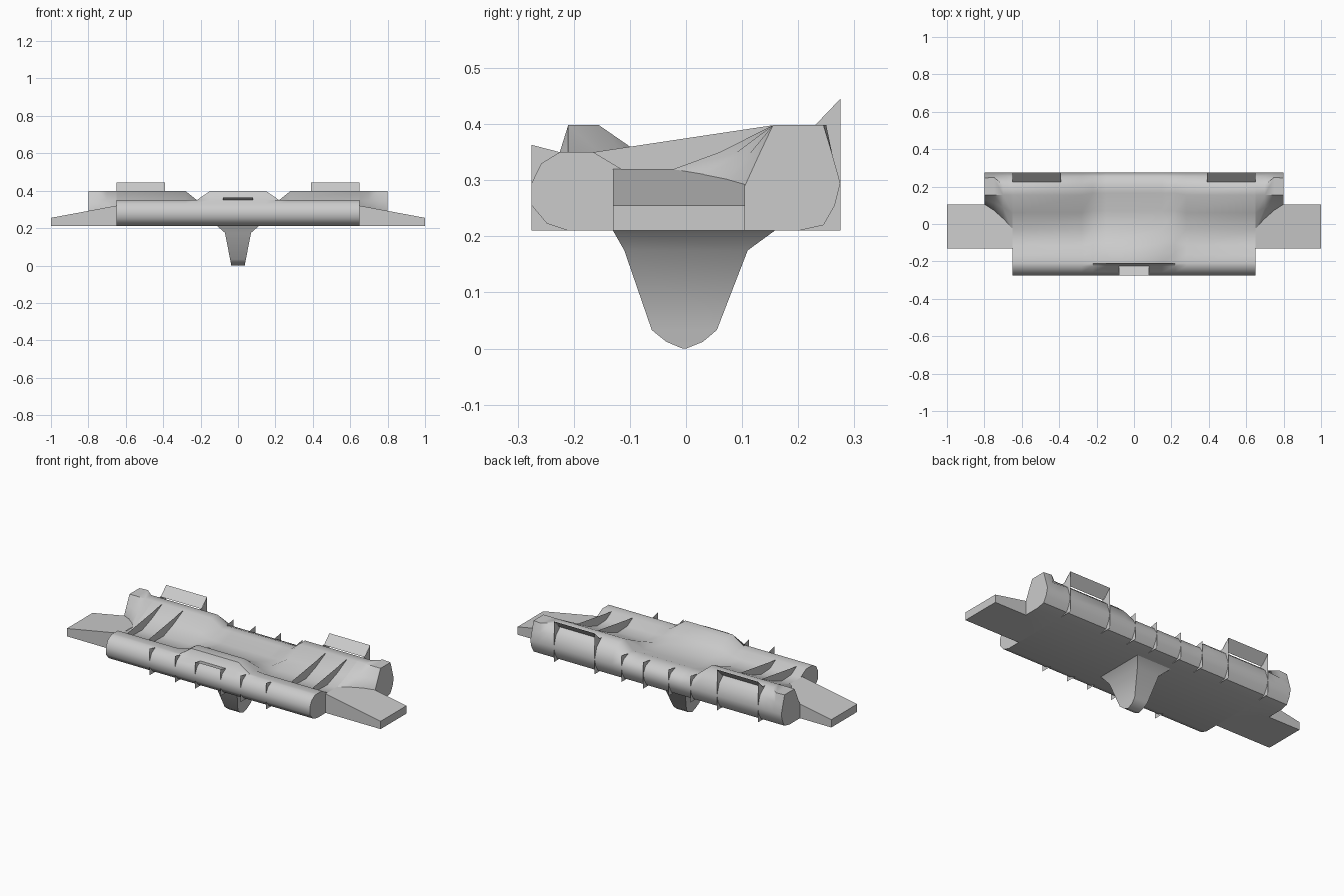
import bpy, bmesh

if "Cube" in bpy.data.objects:
    bpy.data.objects.remove(bpy.data.objects["Cube"])


def finish(name, bm, smooth=None):
    mesh = bpy.data.meshes.new(name)
    bm.to_mesh(mesh)
    bm.free()
    ob = bpy.data.objects.new(name, mesh)
    bpy.context.collection.objects.link(ob)
    if smooth:
        bpy.ops.object.select_all(action='DESELECT')
        ob.select_set(True)
        bpy.context.view_layer.objects.active = ob
        bpy.ops.object.shade_smooth_by_angle(angle=smooth)
    return ob


def loft(name, rings, start_cap=True, end_cap=True, smooth=None):
    """Join equal-length closed rings of 3D points with quads."""
    bm = bmesh.new()
    rows = [[bm.verts.new(p) for p in r] for r in rings]
    n = len(rows[0])
    for a, b in zip(rows, rows[1:]):
        for i in range(n):
            j = (i + 1) % n
            bm.faces.new((a[i], a[j], b[j], b[i]))
    if start_cap:
        bm.faces.new(rows[0])
    if end_cap:
        bm.faces.new(rows[-1])
    bmesh.ops.recalc_face_normals(bm, faces=bm.faces)
    return finish(name, bm, smooth)


def plates(name, polys):
    """Thin sheet parts, one face per polygon."""
    bm = bmesh.new()
    for poly in polys:
        bm.faces.new([bm.verts.new(p) for p in poly])
    return finish(name, bm)


def at(x, prof):
    return [(x, y, z) for y, z in prof]


# Deck body: cross-sections lofted along x
nose = [(-.21, .21), (-.248, .223), (-.275, .255), (-.275, .295), (-.258, .33), (-.225, .35)]
tail = [(.275, .295), (.265, .255), (.245, .22), (.20, .21)]
side = nose + [(-.21, .35), (-.165, .35), (-.115, .32), (-.03, .317), (.06, .35),
               (.155, .398), (.21, .398), (.255, .36)] + tail
notch = nose + [(-.21, .35), (-.155, .35), (-.10, .335), (-.03, .322), (.07, .322),
                (.165, .35), (.21, .35), (.255, .332)] + tail
centre = nose + [(-.21, .398), (-.155, .398), (-.10, .36), (-.03, .333), (.07, .32),
                 (.165, .35), (.21, .35), (.255, .332)] + tail
half = [(.15, centre), (.22, notch), (.28, side), (.65, side)]
stations = [(-x, p) for x, p in reversed(half)] + half
loft("deck_body", [at(x, p) for x, p in stations], smooth=.75)

for s, label in ((-1, "left"), (1, "right")):
    # Rear roll end, sweeping down onto the wing
    rings = []
    for x, t, top in ((.65, 0, .21), (.7, .4, .21), (.75, .75, .25), (.8, 1, .245)):
        ring = [(-.03 + .135 * t, .21), (-.03 + .135 * t, .317 - .027 * t),
                (.06 + .07 * t, .35 - .005 * t), (.155, .398), (top, .398),
                (.255 + .006 * t, .36 - .015 * t)] + tail
        rings.append(at(s * x, ring))
    loft(label + "_rear_roll_end", rings, start_cap=False, smooth=.75)

    # Side wing
    loft(label + "_wing", [at(s * x, [(-.13, .21), (.105, .21), (.105, z), (-.13, z)])
                           for x, z in ((.65, .32), (1.0, .255))], start_cap=False)

    # Thin fins bridging the hollow of the deck
    fin = [(-.165, .35), (.155, .398), (.06, .35), (-.03, .317), (-.115, .32)]
    plates(label + "_deck_fins", [at(s * x, fin) for x in (.455, .59)])

    # Thin ribs around the front roll
    front_rib = [(-.225, .35), (-.275, .363), (-.275, .295), (-.258, .33)]
    front_low = [(-.275, .255), (-.275, .21), (-.21, .21), (-.248, .223)]
    plates(label + "_front_ribs", [at(s * x, p) for x in (.08, .21, .37)
                                   for p in (front_rib, front_low)])

    # Thin ribs around the rear roll, taller beside the rear scoop
    rear_low = [(.275, .295), (.275, .21), (.20, .21), (.245, .22), (.265, .255)]
    rear_rib = [(.21, .35), (.275, .363), (.275, .295), (.255, .332)]
    tall_rib = [(.21, .398), (.23, .398), (.275, .445), (.275, .295), (.255, .36)]
    polys = [at(s * x, rear_low) for x in (.08, .22, .39, .65)]
    polys += [at(s * x, rear_rib) for x in (.08, .22)]
    polys += [at(s * x, tall_rib) for x in (.39, .65)]
    plates(label + "_rear_ribs", polys)

    # Rear scoop lid, open at the back
    plates(label + "_rear_scoop", [[(s * .39, .225, .395), (s * .65, .225, .395),
                                    (s * .65, .275, .445), (s * .39, .275, .445)]])

# Front scoop lid, open at the front
plates("front_scoop", [[(-.08, -.225, .35), (-.08, -.275, .363),
                        (.08, -.275, .363), (.08, -.225, .35)]])

# Keel tapering down below the deck: z, front y, back y, half width
levels = [(.21, -.13, .158, .11), (.175, -.11, .11, .07), (.033, -.061, .055, .042),
          (.012, -.035, .03, .038), (0, -.006, .0, .036)]
loft("keel", [[(-w, y0, z), (w, y0, z), (w, y1, z), (-w, y1, z)]
              for z, y0, y1, w in levels], smooth=.7)
